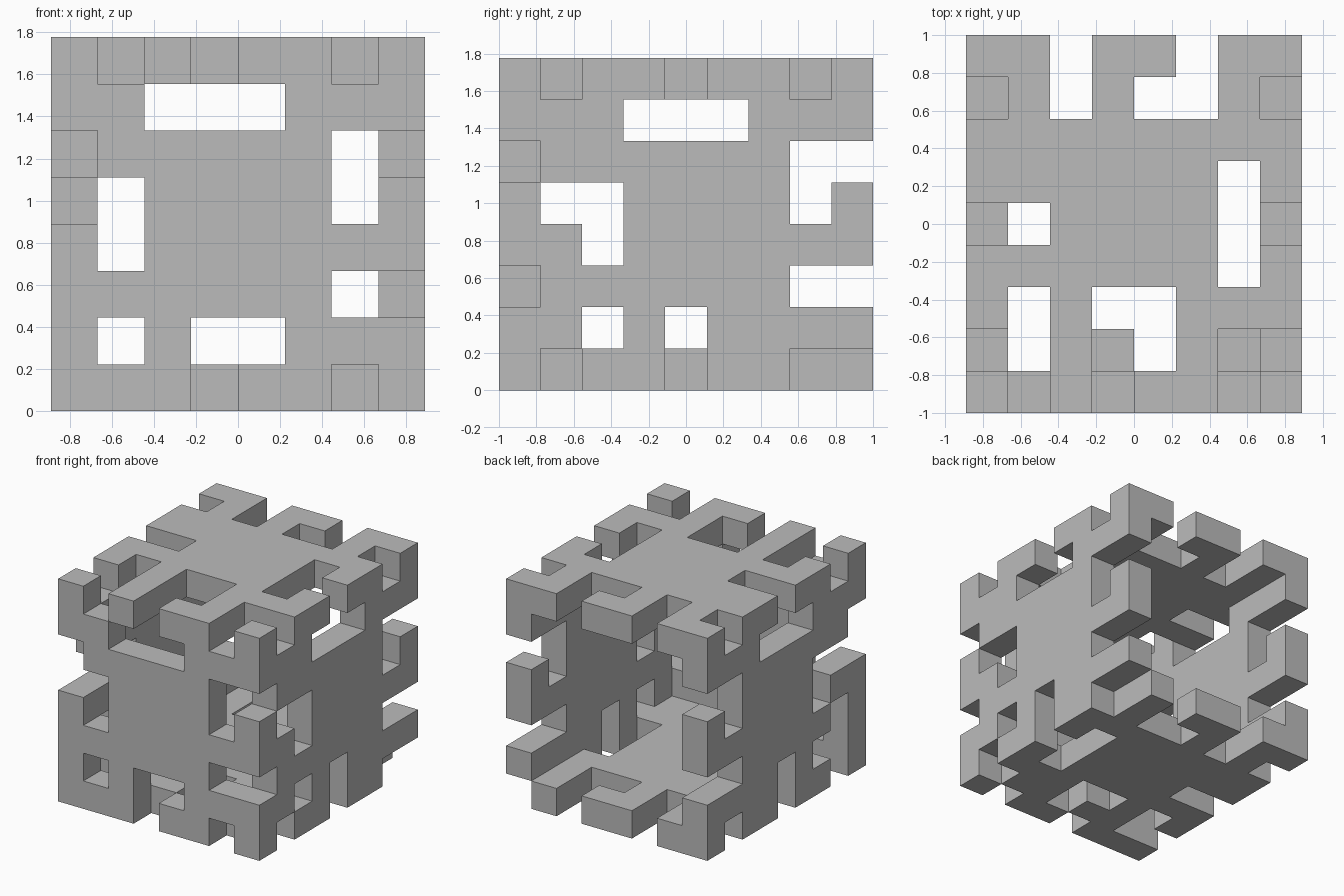
import bpy
import bmesh
from mathutils import Vector

old = bpy.data.objects.get("Cube")
if old:
    bpy.data.objects.remove(old, do_unlink=True)

U = 2 / 9                      # edge of one grid cell
NX, NY, NZ = 8, 9, 8           # size of the box in cells

grey = bpy.data.materials.new("plain grey")
grey.use_nodes = True
grey.diffuse_color = (0.5, 0.5, 0.5, 1)
grey.node_tree.nodes["Principled BSDF"].inputs["Base Color"].default_value = (0.5, 0.5, 0.5, 1)

# Interlocking one-cell-thick panels; # is solid, first row is the top (or back) edge
FRONT = """#.#.##.#
##...###
.#####..
..####.#
#.######
######..
#.#..###
###.##.#"""

RIGHT = """#.##.##.#
###...###
.######..
#..####.#
##.######
.######..
##.#.####
#.##.##.."""

LEFT = """#.##.##.#
###...###
.######..
...####.#
##.######
#.#####..
#..#.####
#.##.##.#"""

TOP = """##.##.##
.#.#..#.
########
######.#
..####..
######.#
#.#..###
..#..#..
#.#.##.#"""

BOTTOM = """##.##.#.
.#.#..#.
########
######.#
..####..
######.#
#.#..###
..##.##.
###.##.#"""

# Each panel: pattern and the rule placing (column, row) in the box
PANELS = {
    "front_panel": (FRONT, lambda a, b: (a, 0, b)),
    "right_panel": (RIGHT, lambda a, b: (NX - 1, a, b)),
    "left_panel": (LEFT, lambda a, b: (0, a, b)),
    "top_panel": (TOP, lambda a, b: (a, b, NZ - 1)),
    "bottom_panel": (BOTTOM, lambda a, b: (a, b, 0)),
}

# Give every solid cell to one panel, so shared edges are not doubled
owner = {}
for name, (pattern, place) in PANELS.items():
    for b, row in enumerate(reversed(pattern.split())):
        for a, mark in enumerate(row):
            if mark == "#":
                owner.setdefault(place(a, b), name)


def add_side(bm, cell, axis, sign):
    """Add the square face of a cell that looks along sign * axis."""
    u, v = (axis + 1) % 3, (axis + 2) % 3
    corners = []
    for du, dv in ((0, 0), (1, 0), (1, 1), (0, 1)):
        p = Vector(cell)
        p[axis] += sign > 0
        p[u] += du
        p[v] += dv
        corners.append(bm.verts.new((p - Vector((NX / 2, NY / 2, 0))) * U))
    bm.faces.new(corners if sign > 0 else corners[::-1])


def build_panel(name):
    """Skin the exposed sides of all cells of one panel."""
    bm = bmesh.new()
    for cell, panel in owner.items():
        if panel != name:
            continue
        for axis in range(3):
            for sign in (-1, 1):
                beside = list(cell)
                beside[axis] += sign
                if tuple(beside) not in owner:
                    add_side(bm, cell, axis, sign)
    bmesh.ops.remove_doubles(bm, verts=bm.verts, dist=0.001)
    mesh = bpy.data.meshes.new(name)
    bm.to_mesh(mesh)
    bm.free()
    mesh.materials.append(grey)
    bpy.context.collection.objects.link(bpy.data.objects.new(name, mesh))


for panel_name in PANELS:
    build_panel(panel_name)
